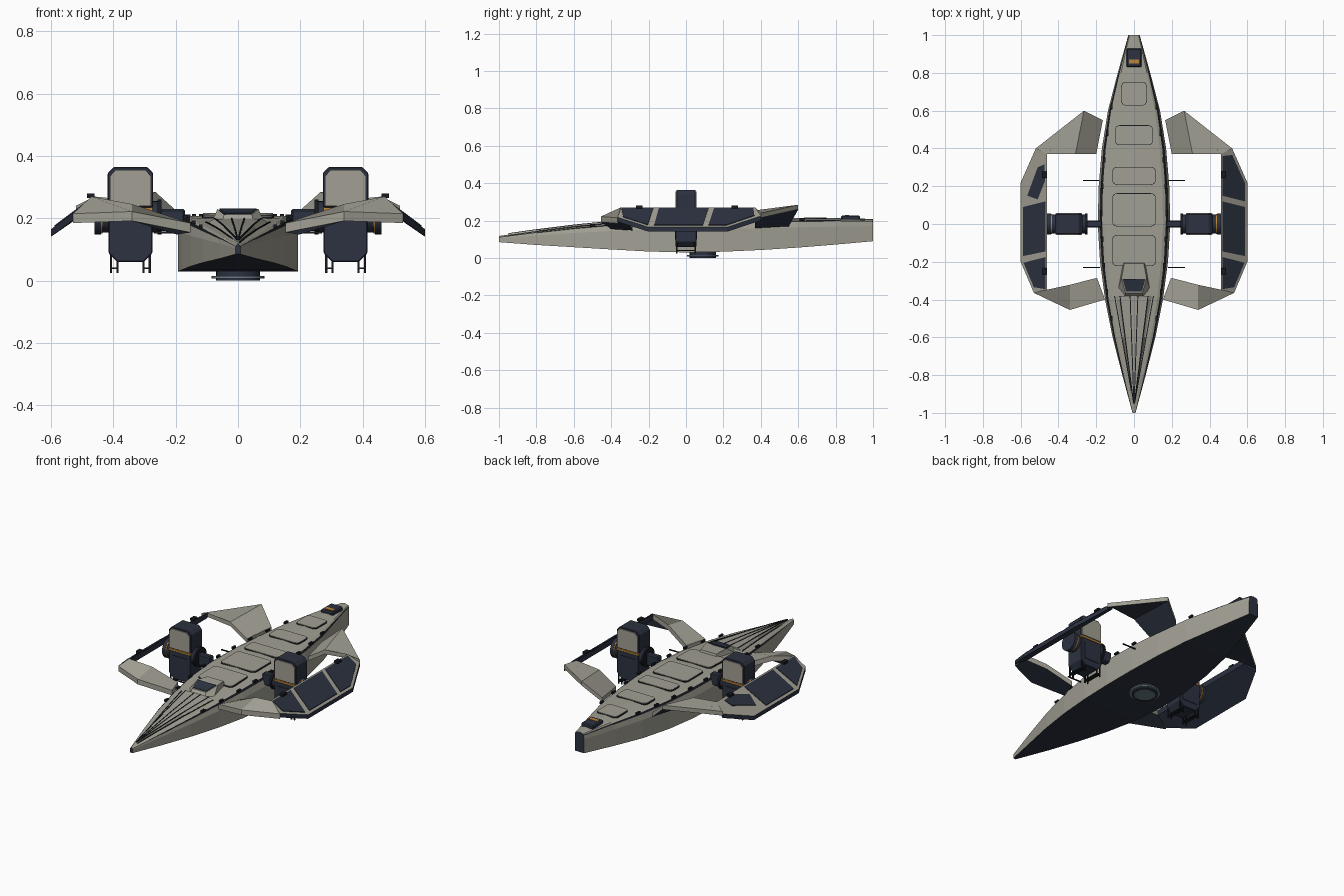
import bpy, bmesh, math

cube = bpy.data.objects.get("Cube")
if cube:
    bpy.data.objects.remove(cube, do_unlink=True)


def material(name, rgb):
    m = bpy.data.materials.new(name)
    m.use_nodes = True
    m.diffuse_color = (*rgb, 1)
    m.node_tree.nodes["Principled BSDF"].inputs["Base Color"].default_value = (*rgb, 1)
    return m


BEIGE = material("warm grey paint", (0.36, 0.35, 0.295))
NAVY = material("dark navy", (0.025, 0.032, 0.052))
BLACK = material("black trim", (0.009, 0.011, 0.015))
ORANGE = material("amber", (0.5, 0.24, 0.04))
LENS = material("lens grey blue", (0.15, 0.21, 0.25))


def loft(name, rings, mats, cap=0, rule=None):
    """Skin equal-sized rings; rule[i] is the material slot of ring segment i."""
    me = bpy.data.meshes.new(name)
    ob = bpy.data.objects.new(name, me)
    bpy.context.collection.objects.link(ob)
    for m in mats:
        me.materials.append(m)
    bm = bmesh.new()
    vs = [[bm.verts.new(p) for p in r] for r in rings]
    n = len(rings[0])
    for a, b in zip(vs, vs[1:]):
        for i in range(n):
            f = bm.faces.new((a[i], a[(i + 1) % n], b[(i + 1) % n], b[i]))
            f.material_index = rule[i] if rule else 0
    for ring in (vs[0], vs[-1]):
        bm.faces.new(ring).material_index = cap
    bmesh.ops.recalc_face_normals(bm, faces=bm.faces)
    bm.to_mesh(me)
    bm.free()
    return ob


def bevel(ob, width, segments=1):
    m = ob.modifiers.new("Bevel", "BEVEL")
    m.width, m.segments = width, segments


def box(name, c, size, mat, chamfer=0):
    x, y, z = (s / 2 for s in size)
    rings = [[(c[0] + i * x, c[1] + j * y, c[2] + k * z)
              for i, j in ((-1, -1), (1, -1), (1, 1), (-1, 1))] for k in (-1, 1)]
    ob = loft(name, rings, [mat])
    if chamfer:
        bevel(ob, chamfer)
    return ob


def cylinder(name, c, r, depth, mat, axis="Z"):
    rot = (0, math.pi / 2, 0) if axis == "X" else (0, 0, 0)
    bpy.ops.mesh.primitive_cylinder_add(vertices=32, radius=r, depth=depth, location=c, rotation=rot)
    ob = bpy.context.object
    ob.name = name
    ob.data.materials.append(mat)
    bpy.ops.object.shade_smooth_by_angle()
    return ob


# Hull: y, half width, keel height, deck height
STATIONS = [(-1, .008, .085, .112), (-.8, .062, .07, .14), (-.6, .113, .058, .165),
            (-.4, .153, .046, .185), (-.2, .18, .035, .2), (0, .192, .03, .207),
            (.2, .187, .034, .207), (.4, .17, .043, .207), (.6, .138, .056, .208),
            (.8, .086, .072, .208), (1, .03, .09, .203)]


def at(y, k):
    for a, b in zip(STATIONS, STATIONS[1:]):
        if y <= b[0]:
            return a[k] + (b[k] - a[k]) * (y - a[0]) / (b[0] - a[0])


def hull_ring(y, w, zb, zt):
    h = zt - zb
    half = [(w, zb), (w, zb + .71 * h), (.94 * w, zt - .08 * h), (.88 * w, zt - .04 * h),
            (.8 * w, zt), (0, zt + .006)]
    return [(x, y, z) for x, z in half] + [(-x, y, z) for x, z in half[-2::-1]]


loft("hull", [hull_ring(*s) for s in STATIONS], [BEIGE, NAVY, BLACK], 1,
     [0, 0, 2, 0, 0, 0, 0, 2, 0, 0, 1])


def deck_plate(name, outline, lift, mat, sink=.008):
    rings = [[(x, y, at(y, 3) + .006 + d) for x, y in outline] for d in (-sink, lift)]
    return loft(name, rings, [mat])


def rounded(w, y0, y1, r):
    pts = []
    for cx, cy, a in ((w - r, y1 - r, 0), (r - w, y1 - r, 90), (r - w, y0 + r, 180), (w - r, y0 + r, 270)):
        for k in range(5):
            t = math.radians(a + k * 22.5)
            pts.append((cx + r * math.cos(t), cy + r * math.sin(t)))
    return pts


# Deck hatches with dark seams
for i, (w, y0, y1) in enumerate([(.065, .63, .75), (.098, .42, .52), (.112, .21, .30),
                                 (.112, -.01, .16), (.112, -.22, -.06)]):
    deck_plate(f"deck_hatch_seam_{i}", rounded(w + .003, y0 - .003, y1 + .003, .025), .001, BLACK)
    deck_plate(f"deck_hatch_{i}", rounded(w, y0, y1, .022), .004, BEIGE)

# Raised bow spine with seam lines
BOW = (-.95, -.8, -.6, -.4, -.38)


def bow_half(y):
    return .003 + .1 * (y + .95) / .57


loft("bow_spine", [[(k * bow_half(y), y, at(y, 3) + d) for k, d in
                    ((1, -.004), (.75, .012), (-.75, .012), (-1, -.004))] for y in BOW], [BEIGE])
for s in (1, -1):
    for k, d in ((.2, .011), (.72, .011), (1, .001)):
        loft("bow_seam", [[(s * (k * bow_half(y) + e), y, at(y, 3) + d + f) for e, f in
                           ((-.0025, 0), (.0025, 0), (.0025, .003), (-.0025, .003))] for y in BOW], [BLACK])

# Cockpit: hexagonal base, flat roof and sloped windscreen
base = [(.062, -.2), (.085, -.345), (.05, -.385), (-.05, -.385), (-.085, -.345), (-.062, -.2)]
roof = [(.052, -.21, .222), (.066, -.285, .23), (.045, -.365, .212)]
roof += [(-x, y, z) for x, y, z in reversed(roof)]
loft("cockpit", [[(x, y, .185) for x, y in base], roof], [BEIGE])
loft("cockpit_window", [[(x, y, .230 + (y + .285) * .225 + d) for x, y in
                         ((.06, -.29), (.042, -.358), (-.042, -.358), (-.06, -.29))]
                        for d in (-.004, .003)], [NAVY])

# Stern equipment box
box("stern_box", (0, .88, .214), (.08, .1, .026), NAVY, .006)
box("stern_light", (0, .86, .227), (.054, .022, .004), ORANGE)

# Belly sensor
cylinder("sensor_mount", (0, .09, .024), .07, .04, NAVY)
cylinder("sensor_flange", (0, .09, .011), .085, .008, LENS)
cylinder("sensor_rim", (0, .09, .005), .07, .008, NAVY)
cylinder("sensor_lens", (0, .09, .002), .056, .004, LENS)


def arm(name, s, sections, t):
    rings = []
    for lead, trail in sections:
        rings.append([(s * x, y, z - d) for (x, y, z), d in
                      ((lead, 0), (trail, 0), (trail, t), (lead, t))])
    return loft(name, rings, [BEIGE, NAVY], 0, [0, 0, 1, 0])


def pod_z(x):
    return .27 - (x - .46) * .75


PANELS = {"mid": [(.468, .12), (.588, .09), (.588, -.17), (.468, -.145)],
          "front": [(.468, -.175), (.585, -.205), (.53, -.335), (.468, -.345)],
          "rear": [(.468, .15), (.588, .12), (.588, .215), (.52, .365), (.468, .36)]}
SMALL_REAR = [(.565, .15), (.51, .3), (.475, .315), (.47, .23), (.51, .13)]

for s, side in ((1, "left"), (-1, "right")):
    # Wing arms joining hull and outer pod
    arm(side + "_front_arm", s, [((.153, -.4, .185), (.196, -.285, .178)),
                                 ((.34, -.455, .222), (.34, -.322, .246)),
                                 ((.53, -.365, .215), (.47, -.35, .27))], .03)
    arm(side + "_rear_arm", s, [((.2, .37, .185), (.165, .55, .195)),
                                ((.31, .37, .255), (.265, .6, .285)),
                                ((.46, .37, .27), (.52, .4, .24))], .025)
    # Outer wing pod with dark panels
    loft(side + "_wing_pod", [[(s * .46, yi, .27), (s * xo, yo, pod_z(xo)),
                               (s * xo, yo, pod_z(xo) - .024), (s * .46, yi, .238)]
                              for yi, yo, xo in ((-.35, -.365, .53), (-.2, -.2, .6),
                                                 (.22, .22, .6), (.37, .4, .52))],
         [BEIGE, NAVY], 1, [0, 1, 1, 1])
    for key, pts in PANELS.items():
        if key == "rear" and s < 0:
            pts = SMALL_REAR
        loft(f"{side}_{key}_panel", [[(s * x, y, pod_z(x) + d) for x, y in pts]
                                     for d in (-.003, .004)], [NAVY])
    for y in (.26, -.25):
        box(side + "_pod_sensor", (s * .472, y, .273), (.024, .035, .014), BLACK)

    # Engine nacelle: chamfered upper and lower housings
    cx = s * .345
    for part, w, z0, z1, c, d in (("upper", .073, .235, .365, .02, .052),
                                  ("lower", .07, .06, .226, .028, .055)):
        low, high = (c, .004) if part == "lower" else (.004, c)
        half = [(w - low, z0), (w, z0 + low), (w, z1 - high), (w - high, z1)]
        ring = half + [(-x, z) for x, z in reversed(half)]
        body = loft(f"{side}_nacelle_{part}", [[(cx + x, y, z) for x, z in ring] for y in (-d, d)], [NAVY])
        bevel(body, .007)
    for y in (-.053, .053):
        c = .018
        shape = [(.066, .24), (.066, .335), (.048, .355), (-.048, .355), (-.066, .335), (-.066, .24)]
        loft(side + "_nacelle_face", [[(cx + x, y + d, z) for x, z in shape]
                                      for d in (-.004, .004)], [BEIGE])
        box(side + "_nacelle_vent", (cx, y * 1.05, .15), (.1, .006, .1), NAVY)
    box(side + "_nacelle_band", (cx, 0, .23), (.142, .112, .01), ORANGE)

    # Pivot discs and mounting arm
    for x, r, t, m in ((.425, .05, .02, NAVY), (.437, .054, .006, ORANGE), (.45, .056, .02, NAVY),
                       (.266, .05, .02, NAVY), (.252, .056, .014, BLACK)):
        cylinder(side + "_pivot", (s * x, 0, .205), r, t, m, "X")
    box(side + "_mount_arm", (s * .215, 0, .195), (.09, .036, .07), NAVY, .006)

    # Thruster prongs under the nacelle
    for dx in (-.062, -.042, .042, .062):
        for y in (-.05, .05):
            box(side + "_prong", (cx + dx, y, .062), (.007, .007, .075), BLACK)
    for dx in (-.052, .052):
        box(side + "_prong_bar", (cx + dx, 0, .04), (.026, .105, .006), BLACK)

    # Side probes and deck edge studs
    for y in (.23, -.23):
        box(side + "_probe", (s * .225, y, .155), (.09, .006, .006), BLACK)
    for i in range(9):
        y = -.5 + i * .14
        box(side + "_edge_stud", (s * .9 * at(y, 1), y, at(y, 3)), (.012, .028, .012), BLACK)
